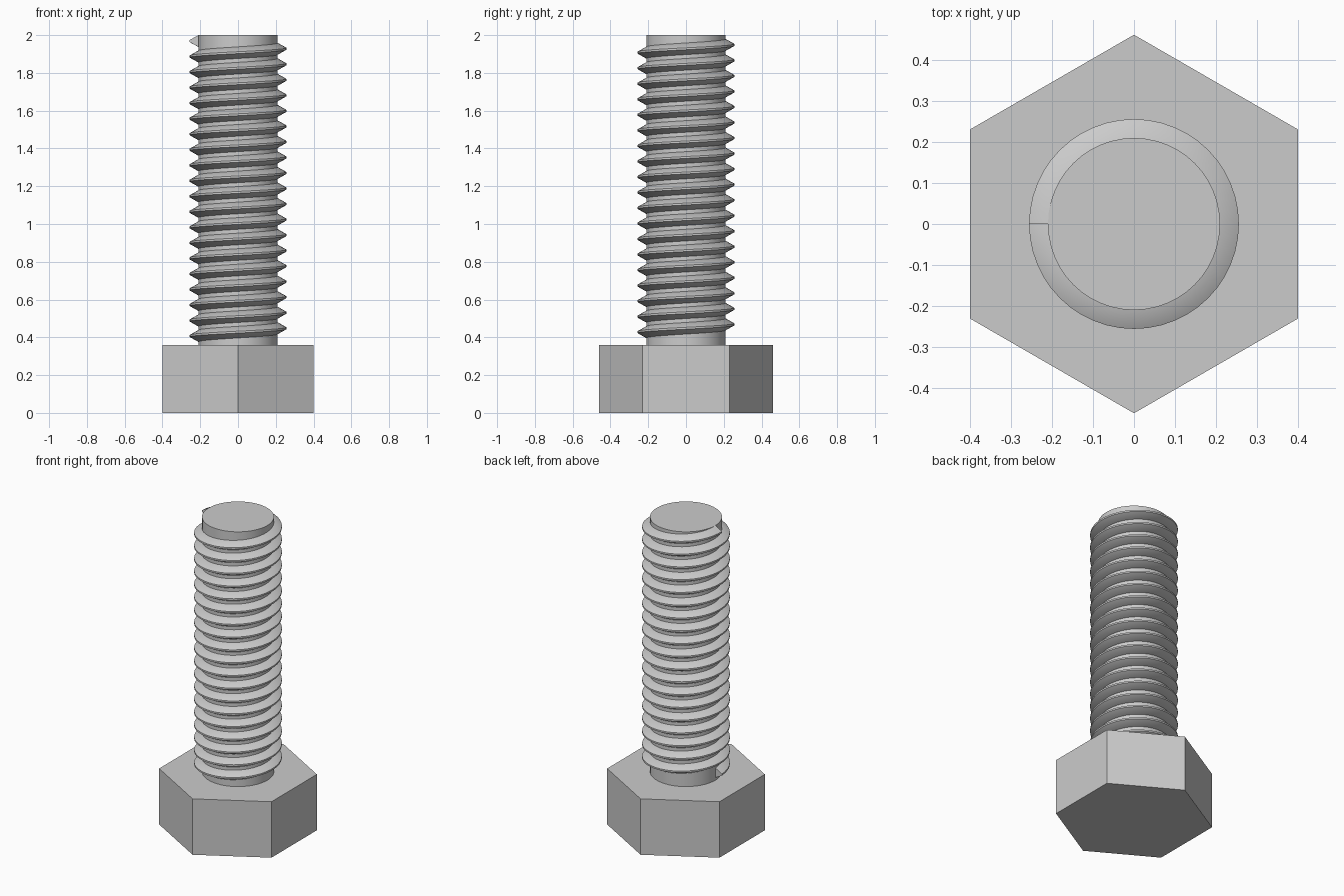
import bpy, bmesh, math

cube = bpy.data.objects.get("Cube")
if cube:
    bpy.data.objects.remove(cube, do_unlink=True)

HEAD_FLAT, HEAD_TOP, TOP = 0.40, 0.36, 2.0
ROOT_R, CREST_R = 0.21, 0.256
PITCH, TURNS, SEGS = 0.0822, 19, 48
START_Z = 0.407

steel = bpy.data.materials.new("steel_grey")
steel.use_nodes = True
steel.diffuse_color = (0.6, 0.6, 0.6, 1)
steel.node_tree.nodes["Principled BSDF"].inputs["Base Color"].default_value = (0.6, 0.6, 0.6, 1)


def finish(obj, name, smooth):
    obj.name = obj.data.name = name
    obj.data.materials.append(steel)
    if smooth:
        bpy.ops.object.select_all(action='DESELECT')
        obj.select_set(True)
        bpy.context.view_layer.objects.active = obj
        bpy.ops.object.shade_smooth_by_angle(angle=math.radians(30))


def prism(name, sides, radius, bottom, top, turn=0.0, smooth=False):
    bpy.ops.mesh.primitive_cylinder_add(
        vertices=sides, radius=radius, depth=top - bottom,
        location=(0, 0, (bottom + top) / 2), rotation=(0, 0, turn))
    finish(bpy.context.object, name, smooth)


# Hexagonal head with points facing front and back, and the round shank
prism("hex_head", 6, HEAD_FLAT / math.cos(math.pi / 6), 0, HEAD_TOP)
prism("shank", SEGS, ROOT_R, HEAD_TOP - 0.02, TOP, smooth=True)

# Right-hand thread: a trapezoid tooth swept up a helix from the right side
base, crest = PITCH * 3 / 8, PITCH / 16
tooth = [(ROOT_R - 0.01, -base), (ROOT_R, -base), (CREST_R, -crest),
         (CREST_R, crest), (ROOT_R, base), (ROOT_R - 0.01, base)]

bm = bmesh.new()
rings = []
for i in range(TURNS * SEGS + 1):
    a = math.pi + math.tau * i / SEGS
    rise = START_Z + PITCH * i / SEGS
    rings.append([bm.verts.new((r * math.cos(a), r * math.sin(a), rise + z))
                  for r, z in tooth])
n = len(tooth)
for lower, upper in zip(rings, rings[1:]):
    for j in range(n):
        k = (j + 1) % n
        bm.faces.new((lower[j], upper[j], upper[k], lower[k]))
bm.faces.new(rings[0])
bm.faces.new(rings[-1])
bmesh.ops.recalc_face_normals(bm, faces=bm.faces[:])
mesh = bpy.data.meshes.new("thread")
bm.to_mesh(mesh)
bm.free()
thread = bpy.data.objects.new("thread", mesh)
bpy.context.collection.objects.link(thread)
finish(thread, "thread", True)
